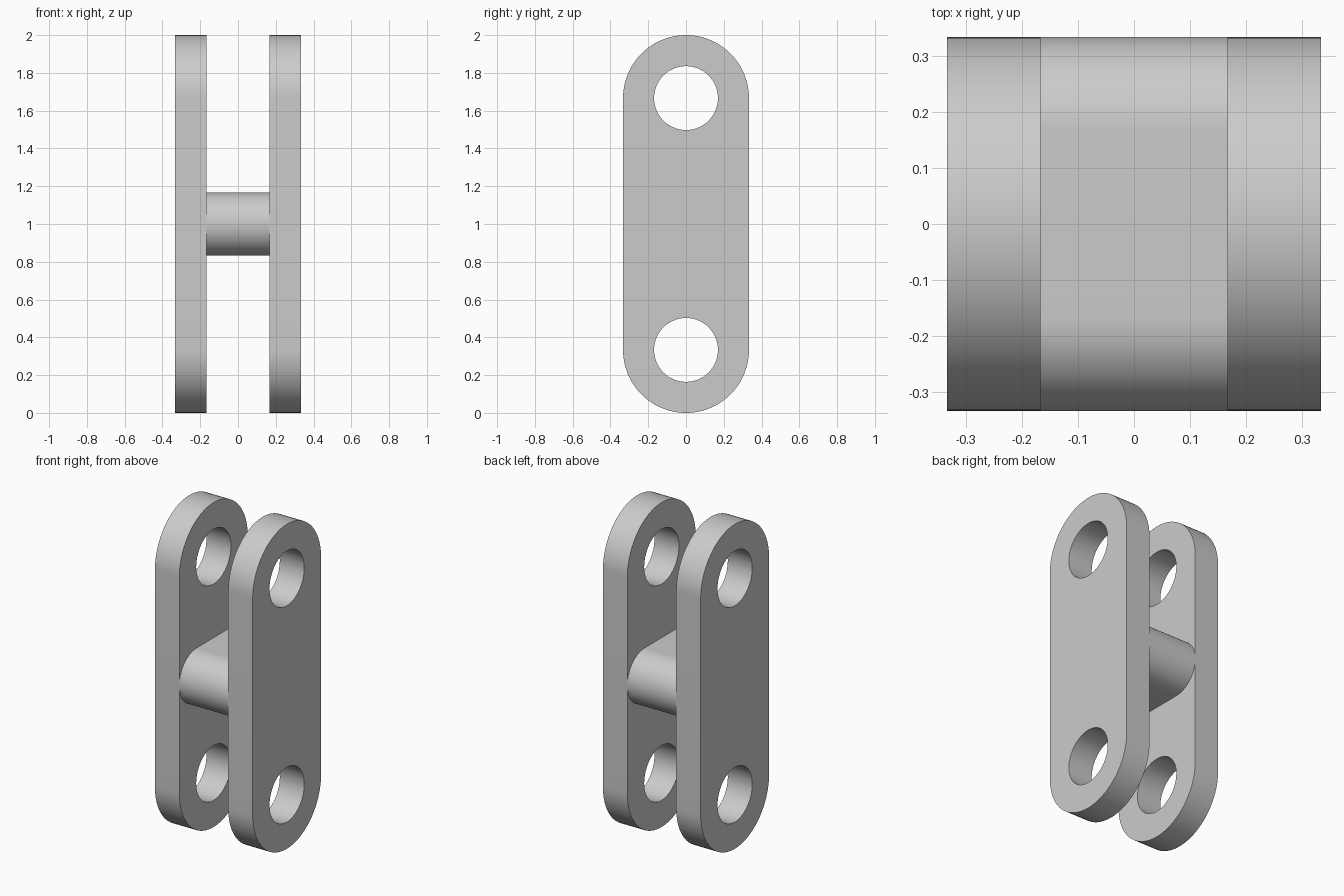
import bpy, bmesh, math

cube = bpy.data.objects.get("Cube")
if cube:
    bpy.data.objects.remove(cube, do_unlink=True)

R = 1 / 3       # plate end radius
HOLE = 0.169    # pin hole radius
MID = R / 2     # spacer end radius, also half the gap between plates

grey = bpy.data.materials.new("plain grey")
grey.use_nodes = True
grey.diffuse_color = (0.6, 0.6, 0.6, 1)
grey.node_tree.nodes["Principled BSDF"].inputs["Base Color"].default_value = (0.6, 0.6, 0.6, 1)


def arc(cy, cz, r, start, sweep, steps):
    """Points of an arc in the y-z plane."""
    return [(cy + r * math.cos(start + sweep * i / steps),
             cz + r * math.sin(start + sweep * i / steps)) for i in range(steps + 1)]


def extrude_profile(name, loops, x0, x1):
    """Fill an outline (with optional holes) and extrude it along x."""
    bm = bmesh.new()
    edges = []
    for loop in loops:
        verts = [bm.verts.new((x0, y, z)) for y, z in loop]
        edges += [bm.edges.new((v, verts[i - 1])) for i, v in enumerate(verts)]
    bmesh.ops.triangle_fill(bm, use_beauty=True, edges=edges, normal=(1, 0, 0))
    ext = bmesh.ops.extrude_face_region(bm, geom=bm.faces[:], use_keep_orig=True)
    moved = [g for g in ext["geom"] if isinstance(g, bmesh.types.BMVert)]
    bmesh.ops.translate(bm, verts=moved, vec=(x1 - x0, 0, 0))
    bmesh.ops.recalc_face_normals(bm, faces=bm.faces[:])
    mesh = bpy.data.meshes.new(name)
    bm.to_mesh(mesh)
    bm.free()
    mesh.materials.append(grey)
    obj = bpy.data.objects.new(name, mesh)
    bpy.context.collection.objects.link(obj)
    bpy.ops.object.select_all(action='DESELECT')
    obj.select_set(True)
    bpy.context.view_layer.objects.active = obj
    bpy.ops.object.shade_smooth_by_angle(angle=math.radians(30))
    return obj


# Side plates: upright rounded slots with a pin hole at each end
low, high = R, 2 - R
outline = arc(0, high, R, 0, math.pi, 48) + arc(0, low, R, math.pi, math.pi, 48)
holes = [arc(0, z, HOLE, 0, math.tau, 64)[:-1] for z in (low, high)]
extrude_profile("right_plate", [outline] + holes, -R, -MID)
extrude_profile("left_plate", [outline] + holes, MID, R)

# Spacer: a flat-lying rounded bar joining the plates at mid height
bar = arc(MID, 1, MID, -math.pi / 2, math.pi, 48) + arc(-MID, 1, MID, math.pi / 2, math.pi, 48)
extrude_profile("spacer", [bar], -MID, MID)
